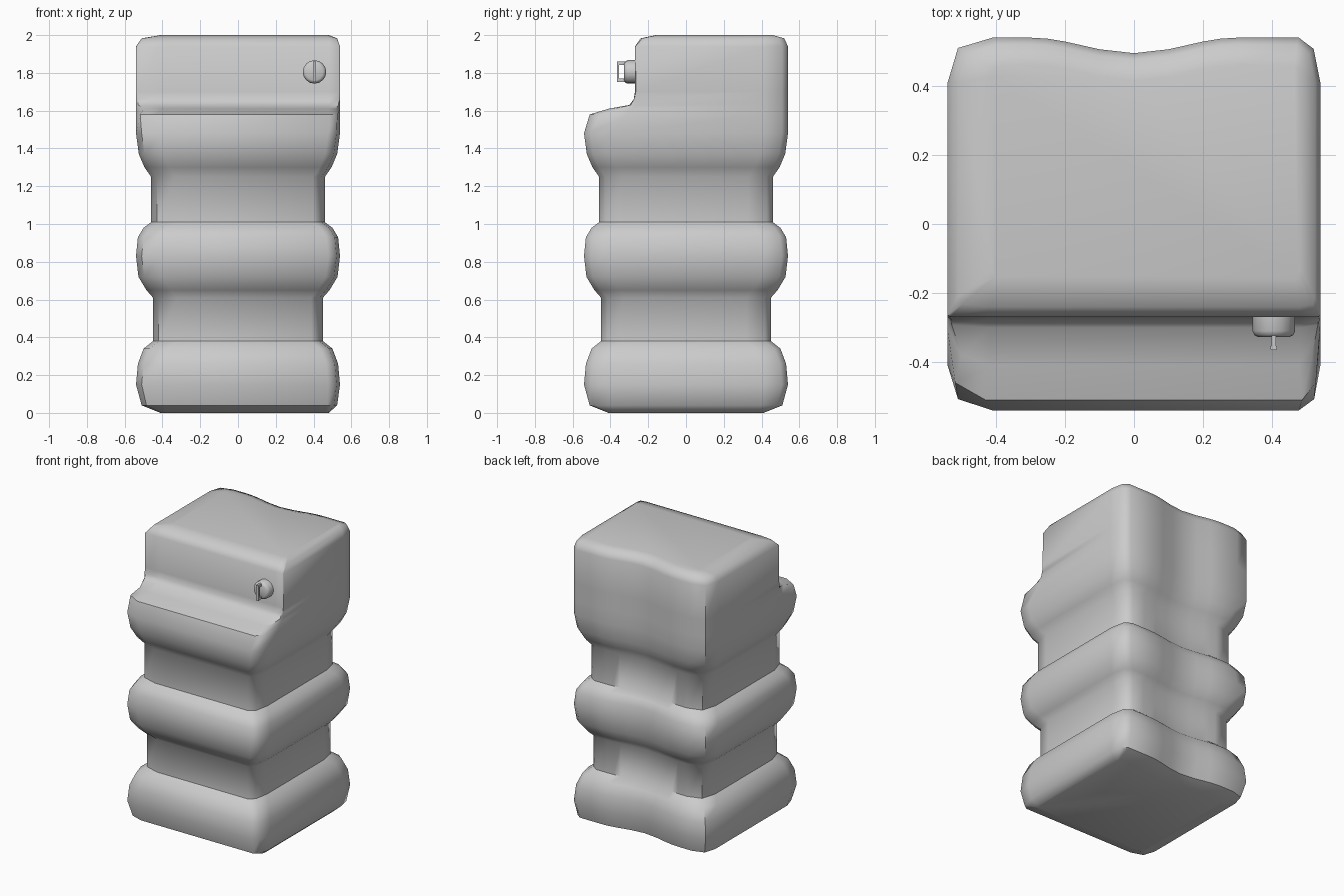
import bpy, bmesh, math
from mathutils import Matrix, Vector

if "Cube" in bpy.data.objects:
    bpy.data.objects.remove(bpy.data.objects["Cube"])

# The dip down the middle of the back wall
BACK_X = [0.3, 0.25, 0.2, 0.1, 0.0, -0.1, -0.2, -0.25, -0.3]


def finish(bm, name, angle):
    bmesh.ops.recalc_face_normals(bm, faces=bm.faces)
    me = bpy.data.meshes.new(name)
    bm.to_mesh(me)
    bm.free()
    ob = bpy.data.objects.new(name, me)
    bpy.context.collection.objects.link(ob)
    bpy.context.view_layer.objects.active = ob
    ob.select_set(True)
    bpy.ops.object.shade_smooth_by_angle(angle=math.radians(angle))
    ob.select_set(False)
    return ob


def section(z, left, right, back, front, k=1.0, dip=0.045, fc=None):
    """Rounded-square ring; right corners are tighter than left ones.
    fc = (length, second inset, third inset) of the front corners."""
    a, b, d = fc or (0.13 * k, 0.03 * k, 0.13 * k)
    c = 0.13 * k
    pts = [(right - d * 0.48, front), (right - b * 0.6, front + a * 0.25), (right, front + a),
           (right, back - c), (right - c * 0.15, back - c * 0.25), (right - c * 0.48, back)]
    pts += [(x, back - dip * 0.5 * (1 + math.cos(math.pi * x / 0.3))) for x in BACK_X]
    pts += [(-left + c, back), (-left + c * 0.23, back - c * 0.23), (-left, back - c),
            (-left, front + a), (-left + b, front + a * 0.25), (-left + d, front)]
    return [(x, y, z) for x, y in pts]


# Ribbed body: half width against height
ribs = [(0.15, .54), (0.26, .53), (0.34, .50), (0.38, .45), (0.61, .45), (0.65, .485),
        (0.72, .527), (0.83, .54), (0.93, .53), (0.98, .50), (1.01, .46), (1.25, .46),
        (1.30, .495), (1.37, .525), (1.48, .54)]
rings = [section(0, .41, .48, .41, -.41, 0.25), section(0.04, .51, .525, .51, -.51, 0.85)]
for z, w in ribs:
    rings.append(section(z, w, w, w, -w, dip=0.045 - 0.25 * (0.54 - w)))

# Front shelf, recessed upper wall and rounded lid
W = .54
rings += [
    section(1.58, W, W, W, -.51, fc=(.20, .022, .11)),
    section(1.61, W, W, W, -.41, fc=(.12, .04, .13)),
    section(1.63, W, W, W, -.30, fc=(.03, .012, .12)),
    section(1.66, W, W, W, -.277, fc=(.006, .01, .12)),
    section(1.70, W, W, W, -.27, fc=(.004, .008, .12)),
    section(1.94, W, W, W, -.27, fc=(.006, .008, .12)),
    section(1.983, .51, .525, .52, -.24, 0.85, fc=(.03, .012, .09)),
    section(2.0, .41, .48, .46, -.16, 0.25),
]
bm = bmesh.new()
loops = [[bm.verts.new(p) for p in r] for r in rings]
n = len(loops[0])
for lo, hi in zip(loops, loops[1:]):
    for i in range(n):
        j = (i + 1) % n
        bm.faces.new((lo[i], lo[j], hi[j], hi[i]))
bm.faces.new(loops[0][::-1])
bm.faces.new(loops[-1])
finish(bm, "ribbed_tank", 50)

# Round valve body on the upper wall
TX, TZ, SEG = 0.405, 1.805, 16
bm = bmesh.new()
loops = []
for y, r in [(-.25, .062), (-.31, .062), (-.322, .056), (-.328, .045)]:
    loops.append([bm.verts.new((TX + r * math.cos(2 * math.pi * i / SEG), y,
                                TZ + r * math.sin(2 * math.pi * i / SEG))) for i in range(SEG)])
for lo, hi in zip(loops, loops[1:]):
    for i in range(SEG):
        j = (i + 1) % SEG
        bm.faces.new((lo[i], lo[j], hi[j], hi[i]))
bm.faces.new(loops[0])
bm.faces.new(loops[-1])
finish(bm, "valve_body", 35)

# Thin loop handle: two legs and an outer bar
bm = bmesh.new()
for cy, cz, sx, sy, sz in [(-.342, TZ + .045, .014, .045, .018),
                           (-.342, TZ - .045, .014, .045, .018),
                           (-.359, TZ, .018, .010, .108)]:
    bmesh.ops.create_cube(bm, size=1, matrix=Matrix.Translation(Vector((TX, cy, cz)))
                          @ Matrix.Diagonal((sx, sy, sz, 1)))
finish(bm, "valve_handle", 30)
